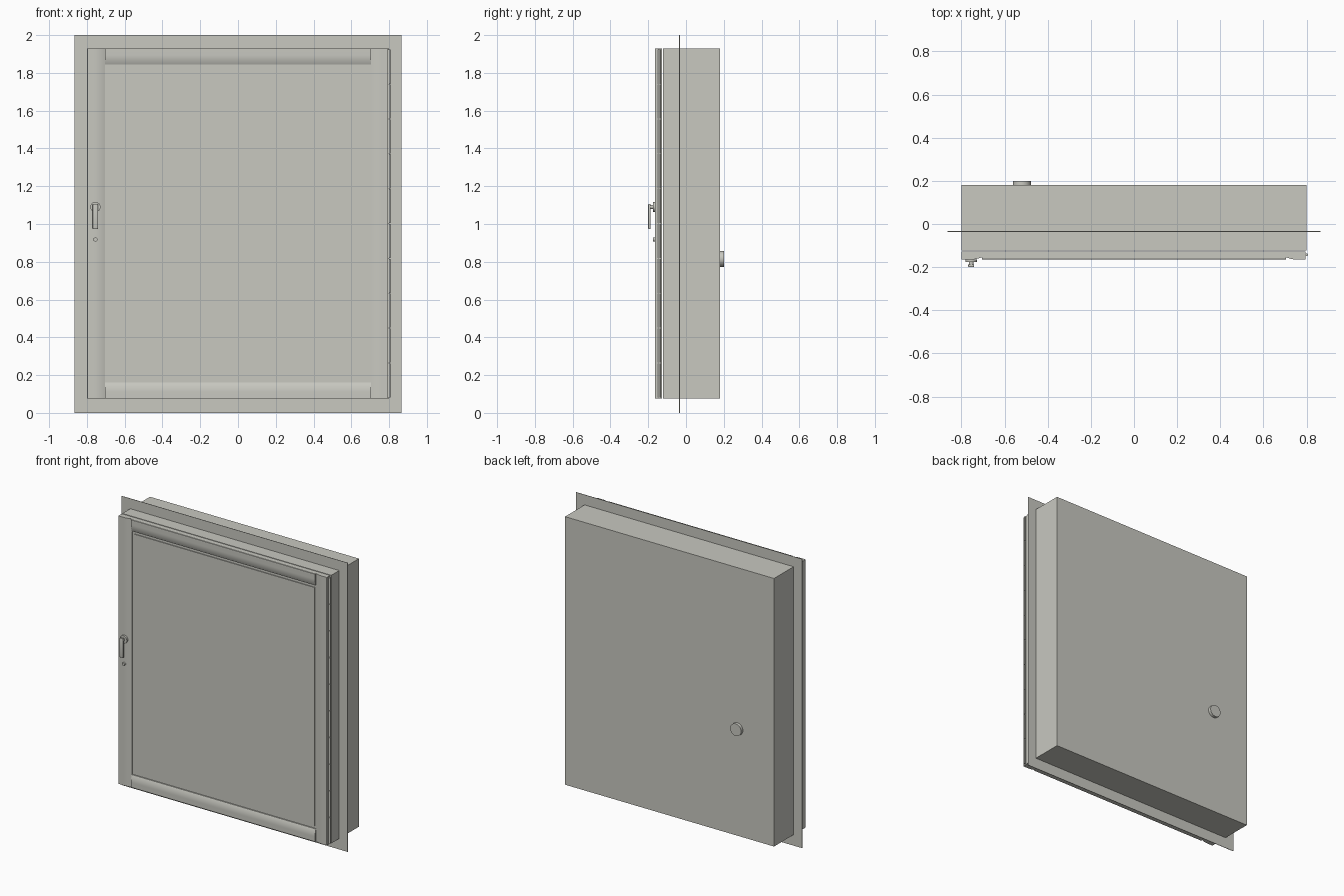
import bpy, bmesh, math
from mathutils import Matrix

if "Cube" in bpy.data.objects:
    bpy.data.objects.remove(bpy.data.objects["Cube"])

paint = bpy.data.materials.new("warm_grey_paint")
paint.diffuse_color = (0.58, 0.58, 0.53, 1)
paint.use_nodes = True
paint.node_tree.nodes["Principled BSDF"].inputs["Base Color"].default_value = paint.diffuse_color


def finish(name, bm, smooth=None):
    bmesh.ops.recalc_face_normals(bm, faces=bm.faces)
    me = bpy.data.meshes.new(name)
    bm.to_mesh(me)
    bm.free()
    ob = bpy.data.objects.new(name, me)
    bpy.context.collection.objects.link(ob)
    me.materials.append(paint)
    if smooth:
        bpy.ops.object.select_all(action='DESELECT')
        ob.select_set(True)
        bpy.context.view_layer.objects.active = ob
        bpy.ops.object.shade_smooth_by_angle(angle=math.radians(smooth))
    return ob


def box(name, x, y, z, bevel=0):
    bm = bmesh.new()
    bmesh.ops.create_cube(bm, size=1)
    for v in bm.verts:
        for i, (a, b) in enumerate((x, y, z)):
            v.co[i] = a + (v.co[i] + 0.5) * (b - a)
    if bevel:
        bmesh.ops.bevel(bm, geom=bm.edges[:], offset=bevel, segments=3,
                        profile=0.5, affect='EDGES')
    return finish(name, bm, 40 if bevel else None)


def cylinder(name, centre, r, length, axis='Y', sides=32):
    bm = bmesh.new()
    rot = Matrix.Rotation(math.pi / 2, 4, 'X') if axis == 'Y' else Matrix()
    bmesh.ops.create_cone(bm, cap_ends=True, segments=sides, radius1=r, radius2=r,
                          depth=length, matrix=Matrix.Translation(centre) @ rot)
    return finish(name, bm, 40)


def bar(name, width, length, place):
    """Door frame bar: flat outer face with a soft cove down to the panel."""
    prof = [(0, -0.128), (0, -0.163), (0.002, -0.165), (0.42 * width, -0.165)]
    for i in range(1, 9):
        t = i / 8
        prof.append((width * (0.42 + 0.58 * t), -0.165 + 0.011 * t * t))
    prof.append((width, -0.128))
    bm = bmesh.new()
    ends = [[bm.verts.new(place(u, y, s)) for u, y in prof] for s in length]
    n = len(prof)
    for i in range(n):
        j = (i + 1) % n
        bm.faces.new((ends[0][i], ends[0][j], ends[1][j], ends[1][i]))
    for e in ends:
        bm.faces.new(e)
    return finish(name, bm, 30)


# recessed cabinet body and wall flange
LO, HI = 0.075, 1.93
box("cabinet_body", (-0.8, 0.8), (-0.122, 0.18), (LO, HI))
box("wall_flange", (-0.865, 0.865), (-0.036, -0.033), (0, 2))

# door frame
bar("left_stile", 0.095, (LO, HI), lambda u, y, s: (-0.8 + u, y, s))
bar("right_stile", 0.09, (LO, HI), lambda u, y, s: (0.795 - u, y, s))
bar("top_rail", 0.085, (-0.705, 0.705), lambda u, y, s: (s, y, HI - u))
bar("bottom_rail", 0.085, (-0.705, 0.705), lambda u, y, s: (s, y, LO + u))

# door panel with raised centre sheet
box("door_backing", (-0.706, 0.706), (-0.146, -0.128), (0.159, 1.846))
box("door_panel", (-0.692, 0.692), (-0.151, -0.146), (0.178, 1.827))

# hinge leaf and knuckles
box("hinge_leaf", (0.794, 0.8), (-0.148, -0.138), (LO + 0.005, HI - 0.005))
count = 10
step = (HI - LO - 0.01) / count
for i in range(count):
    cylinder(f"hinge_knuckle_{i + 1}", (0.801, -0.142, LO + 0.005 + step * (i + 0.5)),
             0.006, step - 0.004, 'Z', 16)

# handle: rosette, neck, lever and lock
HX = -0.755
cylinder("handle_rosette", (HX, -0.170, 1.09), 0.027, 0.012)
cylinder("handle_neck", (HX, -0.182, 1.09), 0.011, 0.022)
box("handle_lever", (HX - 0.014, HX + 0.014), (-0.2, -0.187), (0.973, 1.107), 0.004)
cylinder("lock_cylinder", (HX, -0.169, 0.918), 0.011, 0.014)

# rear pipe stub
cylinder("pipe_stub", (-0.52, 0.189, 0.815), 0.042, 0.022)
